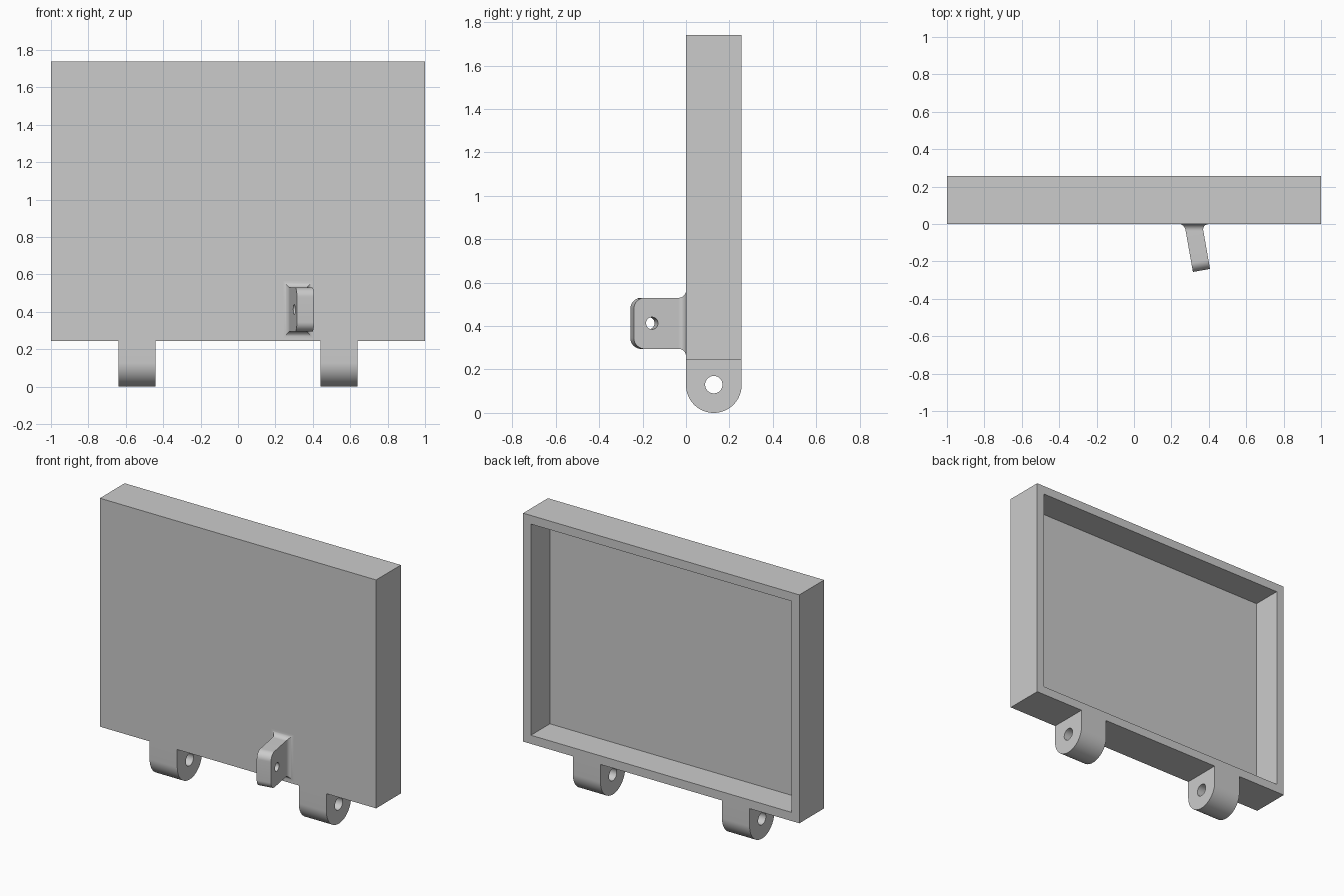
import bpy, bmesh, math
from mathutils import Matrix, Vector

if "Cube" in bpy.data.objects:
    bpy.data.objects.remove(bpy.data.objects["Cube"])

DEPTH, BOTTOM, TOP = 0.256, 0.245, 1.74
LEAN = math.radians(10)

grey = bpy.data.materials.new("light_grey")
grey.use_nodes = True
grey.diffuse_color = (0.6, 0.6, 0.6, 1)
grey.node_tree.nodes["Principled BSDF"].inputs["Base Color"].default_value = (0.6, 0.6, 0.6, 1)


def finish(name, bm):
    """Turn a bmesh into a shaded object."""
    bmesh.ops.recalc_face_normals(bm, faces=bm.faces)
    mesh = bpy.data.meshes.new(name)
    bm.to_mesh(mesh)
    bm.free()
    mesh.materials.append(grey)
    obj = bpy.data.objects.new(name, mesh)
    bpy.context.collection.objects.link(obj)
    bpy.ops.object.select_all(action='DESELECT')
    obj.select_set(True)
    bpy.context.view_layer.objects.active = obj
    bpy.ops.object.shade_smooth_by_angle(angle=math.radians(30))
    return obj


def arc(cy, cz, r, start, end, steps):
    angles = [math.radians(start + (end - start) * i / steps) for i in range(steps + 1)]
    return [(cy + r * math.cos(a), cz + r * math.sin(a)) for a in angles]


def prism(name, outline, width, matrix):
    """Extrude a (y, z) outline along x, centred, then place it."""
    bm = bmesh.new()
    face = bm.faces.new([bm.verts.new((-width / 2, y, z)) for y, z in outline])
    new = bmesh.ops.extrude_face_region(bm, geom=[face])["geom"]
    verts = [v for v in new if isinstance(v, bmesh.types.BMVert)]
    bmesh.ops.translate(bm, verts=verts, vec=(width, 0, 0))
    bm.transform(matrix)
    return finish(name, bm)


def drill(obj, y, z, radius, matrix):
    """Cut a round hole along the part's own x axis."""
    cutter = prism("hole_cutter", arc(y, z, radius, 0, 352.5, 47), 0.6, matrix)
    mod = obj.modifiers.new("hole", 'BOOLEAN')
    mod.operation, mod.solver, mod.object = 'DIFFERENCE', 'EXACT', cutter
    bpy.ops.object.select_all(action='DESELECT')
    obj.select_set(True)
    bpy.context.view_layer.objects.active = obj
    bpy.ops.object.modifier_apply(modifier=mod.name)
    bpy.data.objects.remove(cutter)
    bpy.ops.object.shade_smooth_by_angle(angle=math.radians(30))


# Panel: box with the back inset and sunk into a shallow tray
bm = bmesh.new()
bmesh.ops.create_cube(bm, size=1, matrix=Matrix.Translation((0, DEPTH / 2, (BOTTOM + TOP) / 2))
                      @ Matrix.Diagonal((2, DEPTH, TOP - BOTTOM, 1)))
back = max(bm.faces, key=lambda f: f.calc_center_median().y)
bmesh.ops.inset_region(bm, faces=[back], thickness=0.08)
rim = list(back.edges)
new = bmesh.ops.extrude_face_region(bm, geom=[back])["geom"]
bmesh.ops.translate(bm, verts=[v for v in new if isinstance(v, bmesh.types.BMVert)], vec=(0, -0.196, 0))
if back.is_valid:
    bmesh.ops.delete(bm, geom=[back], context='FACES_ONLY')
finish("tray_panel", bm)

# Hinge knuckles: rounded underneath, with a pin hole
R = DEPTH / 2
for side, x in (("left", 0.54), ("right", -0.54)):
    place = Matrix.Translation((x, 0, 0))
    outline = [(0, BOTTOM)] + arc(R, R, R, 180, 360, 40) + [(DEPTH, BOTTOM)]
    knuckle = prism(side + "_hinge_knuckle", outline, 0.2, place)
    drill(knuckle, R, 0.13, 0.04, place)

# Leaning tab on the front, outer corners rounded, with a cross hole
BASE_X, THICK, LOW, HIGH, CORNER = 0.317, 0.093, 0.295, 0.53, 0.05
place = Matrix.Translation((BASE_X, 0, 0)) @ Matrix.Rotation(LEAN, 4, 'Z')
tip = -0.252
outline = ([(0.03, HIGH)] + arc(tip + CORNER, HIGH - CORNER, CORNER, 90, 180, 12)
           + arc(tip + CORNER, LOW + CORNER, CORNER, 180, 270, 12) + [(0.03, LOW)])
tab = prism("front_tab", outline, THICK, place)
drill(tab, -0.167, 0.413, 0.028, place)

# Concave fillet with mitred corners around the tab root
FILLET, STEPS = 0.034, 10
half = THICK / 2 / math.cos(LEAN)
bm = bmesh.new()
rings = []
for i in range(STEPS + 1):
    a = math.radians(90) * i / STEPS
    y, grow = -FILLET * (1 - math.cos(a)), FILLET * (1 - math.sin(a))
    mid = BASE_X - y * math.tan(LEAN)
    x0, x1 = mid - half - grow * 0.75, mid + half + grow * 1.1
    z0, z1 = LOW - grow, HIGH + grow
    rings.append([bm.verts.new(p) for p in ((x0, y, z0), (x1, y, z0), (x1, y, z1), (x0, y, z1))])
for a, b in zip(rings, rings[1:]):
    for k in range(4):
        n = (k + 1) % 4
        bm.faces.new((a[k], a[n], b[n], b[k]))
bm.faces.new(rings[0])
bm.faces.new(rings[-1])
finish("tab_root_fillet", bm)
